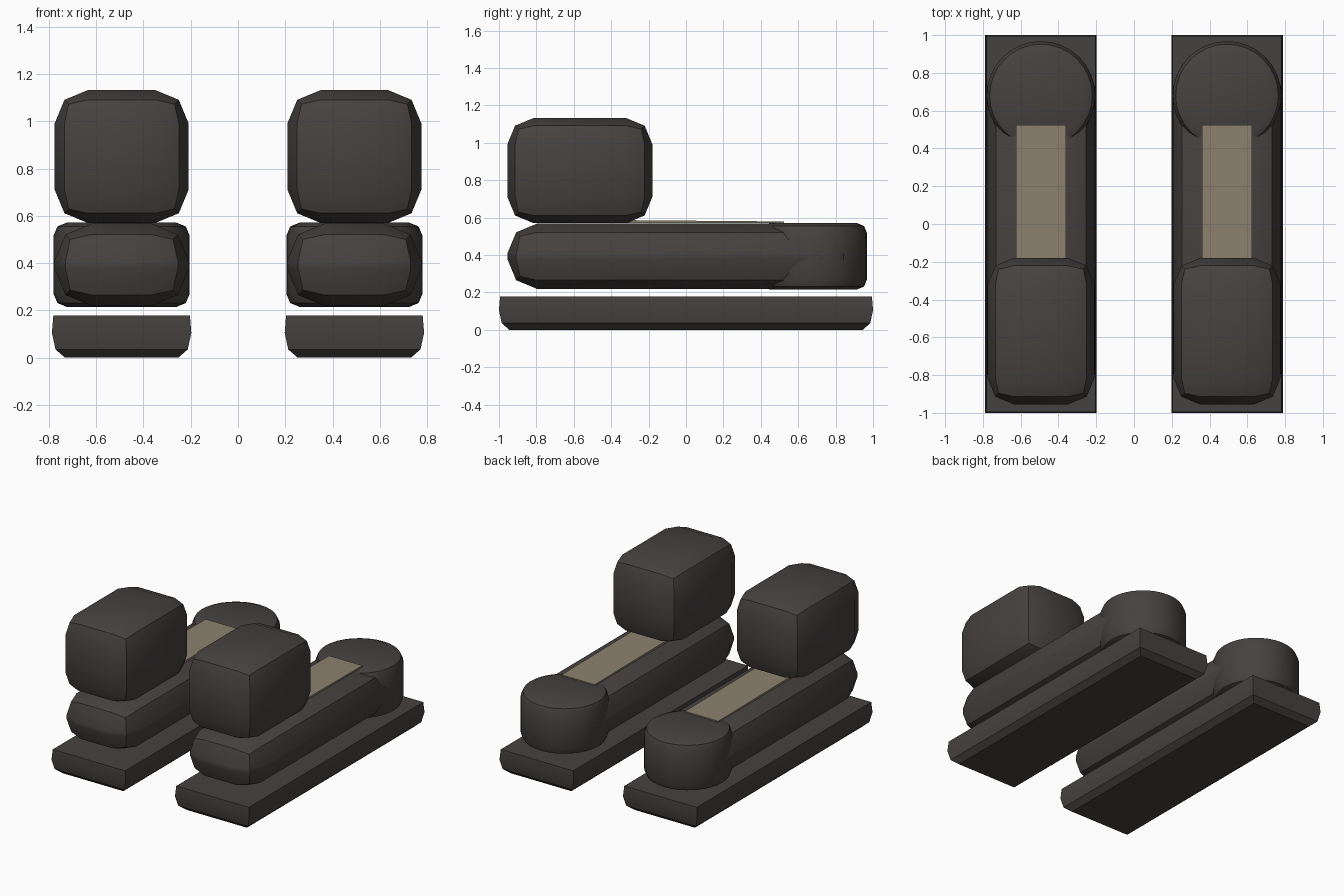
import bpy, bmesh, math
from mathutils import Matrix, Vector

cube = bpy.data.objects.get("Cube")
if cube:
    bpy.data.objects.remove(cube, do_unlink=True)


def material(name, rgb):
    mat = bpy.data.materials.new(name)
    mat.use_nodes = True
    mat.diffuse_color = (*rgb, 1)
    mat.node_tree.nodes["Principled BSDF"].inputs["Base Color"].default_value = (*rgb, 1)
    return mat


DARK = material("dark_charcoal", (0.06, 0.054, 0.051))
TAN = material("dull_tan", (0.26, 0.22, 0.155))


def finish(bm, name, mat):
    bmesh.ops.recalc_face_normals(bm, faces=bm.faces)
    mesh = bpy.data.meshes.new(name)
    bm.to_mesh(mesh)
    bm.free()
    mesh.materials.append(mat)
    obj = bpy.data.objects.new(name, mesh)
    bpy.context.collection.objects.link(obj)
    bpy.ops.object.select_all(action="DESELECT")
    obj.select_set(True)
    bpy.context.view_layer.objects.active = obj
    bpy.ops.object.shade_smooth_by_angle(angle=math.radians(35))
    return obj


def block(name, mat, lo, hi, bevel=0):
    """Box between two corners, edges rounded in two steps."""
    lo, hi = Vector(lo), Vector(hi)
    bm = bmesh.new()
    bmesh.ops.create_cube(bm, size=1, matrix=Matrix.Translation((lo + hi) / 2)
                          @ Matrix.Diagonal((*(hi - lo), 1)))
    if bevel:
        bmesh.ops.bevel(bm, geom=bm.edges[:], offset=bevel, segments=2,
                        profile=0.5, affect="EDGES", clamp_overlap=True)
    return finish(bm, name, mat)


def slab(name, mat, cx, half_x, half_y, rows):
    """Stacked rectangles, each row an inset and a height."""
    bm = bmesh.new()
    rings = []
    for inset, z in rows:
        x, y = half_x - inset, half_y - inset
        rings.append([bm.verts.new((cx + sx * x, sy * y, z))
                      for sx, sy in ((-1, -1), (1, -1), (1, 1), (-1, 1))])
    for a, b in zip(rings, rings[1:]):
        for i in range(4):
            j = (i + 1) % 4
            bm.faces.new((a[i], a[j], b[j], b[i]))
    bm.faces.new(rings[0])
    bm.faces.new(rings[-1])
    return finish(bm, name, mat)


def drum(name, mat, cx, cy, radius, z0, z1, bevel):
    """Upright cylinder with rounded rims."""
    bm = bmesh.new()
    bmesh.ops.create_cone(bm, cap_ends=True, segments=32, radius1=radius,
                          radius2=radius, depth=z1 - z0,
                          matrix=Matrix.Translation((cx, cy, (z0 + z1) / 2)))
    rims = [e for e in bm.edges
            if abs(e.verts[0].co.z - e.verts[1].co.z) < 1e-4]
    bmesh.ops.bevel(bm, geom=rims, offset=bevel, segments=2,
                    profile=0.5, affect="EDGES")
    return finish(bm, name, mat)


# Two matching units, side by side
for side, cx in (("left", 0.4925), ("right", -0.4925)):
    # Flat base with rounded lower edge
    slab(side + "_base", DARK, cx, 0.295, 1.0,
         ((0.055, 0), (0.015, 0.035), (0, 0.105), (0.006, 0.178)))
    # Long arm floating above the base
    block(side + "_arm", DARK, (cx - 0.285, -0.955, 0.218),
          (cx + 0.285, 0.89, 0.568), 0.16)
    # Round rear end of the arm
    drum(side + "_rear_drum", DARK, cx, 0.68, 0.288, 0.215, 0.571, 0.055)
    # Rounded block on the front
    block(side + "_front_block", DARK, (cx - 0.283, -0.955, 0.57),
          (cx + 0.283, -0.18, 1.132), 0.14)
    # Thin inlay strip, tilted slightly down to the rear
    strip = block(side + "_strip", TAN, (cx - 0.133, -0.32, 0.57),
                  (cx + 0.133, 0.525, 0.586))
    for v in strip.data.vertices:
        if v.co.y > 0 and v.co.z > 0.58:
            v.co.z -= 0.007
